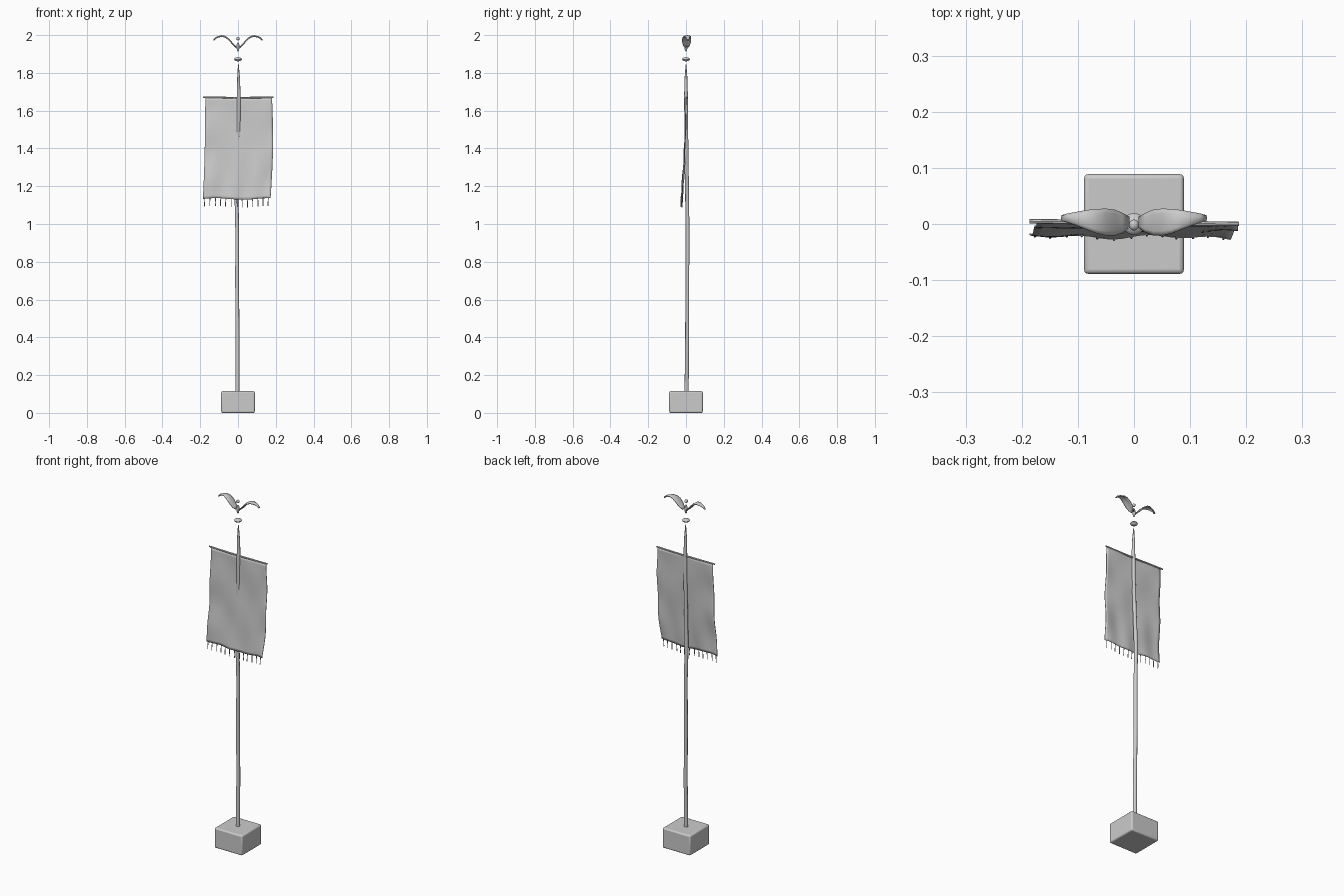
import bpy, bmesh, math, random
from mathutils import Vector

if "Cube" in bpy.data.objects:
    bpy.data.objects.remove(bpy.data.objects["Cube"])
random.seed(4)


def new_object(name, bm, smooth=True):
    bmesh.ops.recalc_face_normals(bm, faces=bm.faces)
    me = bpy.data.meshes.new(name)
    bm.to_mesh(me)
    bm.free()
    ob = bpy.data.objects.new(name, me)
    bpy.context.collection.objects.link(ob)
    for p in me.polygons:
        p.use_smooth = smooth
    return ob


def tube(name, rings, sides):
    """Skin round rings given as (x, y, z, radius) along a path, with capped ends."""
    bm = bmesh.new()
    pts = [Vector(r[:3]) for r in rings]
    axis = (pts[-1] - pts[0]).normalized()
    side = axis.orthogonal().normalized()
    other = axis.cross(side)
    loops = []
    for p, r in zip(pts, rings):
        loops.append([bm.verts.new(p + r[3] * (side * math.cos(a) + other * math.sin(a)))
                      for a in (math.tau * i / sides for i in range(sides))])
    for a, b in zip(loops, loops[1:]):
        for i in range(sides):
            j = (i + 1) % sides
            bm.faces.new((a[i], a[j], b[j], b[i]))
    bm.faces.new(loops[0])
    bm.faces.new(loops[-1])
    return new_object(name, bm)


def ball(name, loc, scale, u=12, v=8):
    bm = bmesh.new()
    bmesh.ops.create_uvsphere(bm, u_segments=u, v_segments=v, radius=1)
    for w in bm.verts:
        w.co = Vector(w.co[i] * scale[i] + loc[i] for i in range(3))
    return new_object(name, bm)


# Rounded stone base
bm = bmesh.new()
bmesh.ops.create_cube(bm, size=1)
for v in bm.verts:
    v.co = Vector((v.co.x * 0.178, v.co.y * 0.178, v.co.z * 0.115 + 0.0575))
base = new_object("base", bm)
bev = base.modifiers.new("bevel", 'BEVEL')
bev.width, bev.segments = 0.008, 3

# Slightly crooked pole with a tapered tip
tube("pole", [(-0.003, 0.003, 0.10, 0.011), (-0.002, 0.006, 0.40, 0.0105),
              (-0.005, 0.007, 0.70, 0.010), (-0.004, 0.008, 0.95, 0.010),
              (-0.008, 0.006, 1.15, 0.0105), (-0.002, 0.003, 1.35, 0.010),
              (0.003, 0.001, 1.55, 0.010), (0.004, 0.0, 1.68, 0.010),
              (0.003, 0.0, 1.78, 0.007), (0.002, 0.0, 1.845, 0.002)], 10)

# Crossbar
tube("crossbar", [(-0.186, 0.005, 1.671, 0.004), (0.0, 0.002, 1.668, 0.005),
                  (0.187, 0.0, 1.671, 0.004)], 8)


# Hanging cloth, u across and t downward
def cloth(u, t):
    left = -0.173 - 0.004 * t - 0.009 * t ** 3
    right = 0.180 + 0.012 * math.sin(math.pi * t) * 0.6 - 0.008 * t * t
    edge = abs(2 * u - 1) ** 3
    x = left + (right - left) * u
    y = 0.001 - 0.009 * t - 0.014 * t * t
    y += 0.004 * edge * math.sin(13 * t + 4 * u)
    y += 0.003 * t ** 2 * math.sin(19 * u + 3 * t)
    y += 0.0015 * math.sin(9 * u - 11 * t)
    z = 1.668 - 0.535 * t + 0.004 * t * math.sin(8 * u)
    return Vector((x, y, z))


bm = bmesh.new()
nu, nt = 26, 36
grid = [[bm.verts.new(cloth(i / nu, j / nt)) for i in range(nu + 1)] for j in range(nt + 1)]
for j in range(nt):
    for i in range(nu):
        bm.faces.new((grid[j][i], grid[j + 1][i], grid[j + 1][i + 1], grid[j][i + 1]))
banner = new_object("banner_cloth", bm)
sol = banner.modifiers.new("thickness", 'SOLIDIFY')
sol.thickness, sol.offset = 0.003, 0

# Fringe tassels along the bottom hem
for k in range(13):
    p = cloth(0.03 + 0.94 * k / 12, 1)
    d = random.uniform(-0.003, 0.003)
    tube(f"tassel_{k + 1}", [(p.x, p.y, p.z + 0.004, 0.002),
                             (p.x + d, p.y - 0.001, p.z - 0.02, 0.002),
                             (p.x + d, p.y - 0.002, p.z - 0.041, 0.0022)], 6)

# Bird finial: knob, body and head
ball("knob", (0, 0, 1.872), (0.020, 0.020, 0.011), 12, 6)
tube("bird_body", [(0, 0, 1.912, 0.003), (0, 0, 1.922, 0.0065), (0, 0, 1.938, 0.0075),
                   (0, 0, 1.952, 0.0065), (0, -0.001, 1.960, 0.003)], 10)
ball("bird_head", (0, -0.002, 1.981), (0.009, 0.010, 0.009))

# Arched wings: (x, z, y_back, y_front) sections, mirrored
sections = [(0.010, 1.938, 0.012, -0.006), (0.022, 1.948, 0.019, -0.015),
            (0.036, 1.965, 0.025, -0.020), (0.052, 1.982, 0.027, -0.020),
            (0.068, 1.993, 0.026, -0.016), (0.085, 1.997, 0.024, -0.009),
            (0.104, 1.993, 0.020, -0.001), (0.118, 1.986, 0.017, 0.004),
            (0.128, 1.976, 0.014, 0.007)]
bm = bmesh.new()
rows = []
for x, z, yb, yf in sections:
    rows.append([bm.verts.new((x, yf + (yb - yf) * s / 6,
                               z - 0.004 * (2 * s / 6 - 1) ** 2)) for s in range(7)])
for a, b in zip(rows, rows[1:]):
    for s in range(6):
        bm.faces.new((a[s], b[s], b[s + 1], a[s + 1]))
wings = new_object("wings", bm)
sol = wings.modifiers.new("thickness", 'SOLIDIFY')
sol.thickness, sol.offset = 0.005, 0
wings.modifiers.new("mirror", 'MIRROR')

# Keep hard edges crisp on all parts
for ob in bpy.context.collection.objects:
    ob.select_set(True)
    bpy.context.view_layer.objects.active = ob
bpy.ops.object.shade_smooth_by_angle(angle=math.radians(40))
